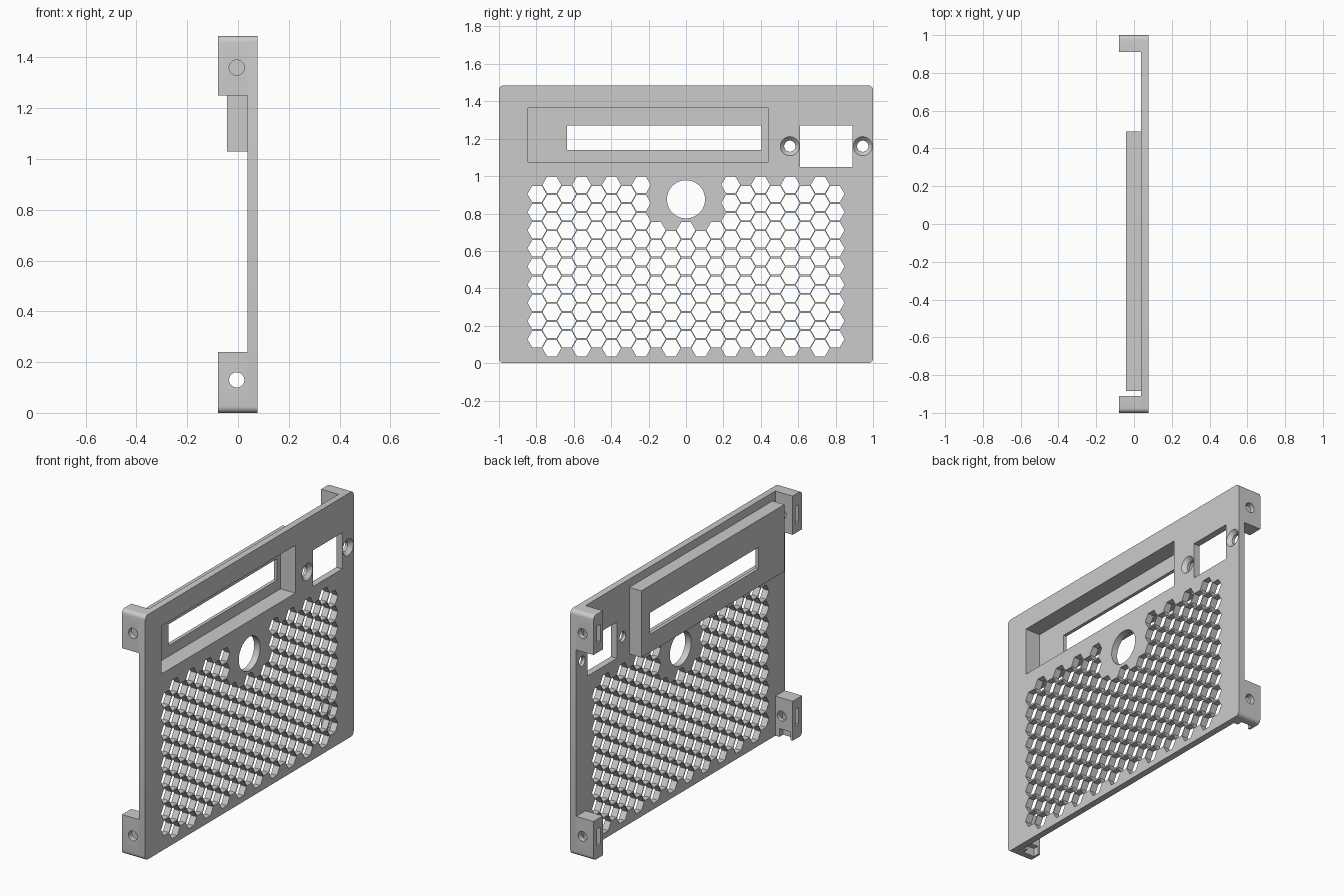
import bpy, bmesh, math
from mathutils import Matrix

cube = bpy.data.objects.get("Cube")
if cube:
    bpy.data.objects.remove(cube, do_unlink=True)

grey = bpy.data.materials.new("plain grey plastic")
grey.use_nodes = True
grey.diffuse_color = (0.6, 0.6, 0.6, 1)
grey.node_tree.nodes["Principled BSDF"].inputs["Base Color"].default_value = (0.6, 0.6, 0.6, 1)

BACK, FACE, TOP = 0.037, 0.077, 1.485   # panel thickness range and height


def add_box(bm, x, y, z):
    m = Matrix.Translation([sum(r) / 2 for r in (x, y, z)])
    m = m @ Matrix.Diagonal([r[1] - r[0] for r in (x, y, z)] + [1])
    bmesh.ops.create_cube(bm, size=1, matrix=m)


def add_prism(bm, axis, start, end, across, z, r1, r2, sides):
    """Prism or cone along x or y, its first corner pointing sideways."""
    rings = []
    for depth, r in ((start, r1), (end, r2)):
        ring = []
        for i in range(sides):
            a = math.tau * i / sides
            side, up = across + r * math.cos(a), z + r * math.sin(a)
            ring.append(bm.verts.new((depth, side, up) if axis == "x" else (side, depth, up)))
        rings.append(ring)
    low, high = rings
    faces = [bm.faces.new(low), bm.faces.new(high)]
    for i in range(sides):
        j = (i + 1) % sides
        faces.append(bm.faces.new((low[i], low[j], high[j], high[i])))
    bmesh.ops.recalc_face_normals(bm, faces=faces)


def round_corners(bm, radius):
    """Round the edges along x that lie on the outer corners of the panel."""
    edges = []
    for e in bm.edges:
        a, b = (v.co for v in e.verts)
        if abs(a.x - b.x) > 0.01 and abs(a.y) > 0.99 and (a.z < 0.01 or a.z > TOP - 0.01):
            edges.append(e)
    bmesh.ops.bevel(bm, geom=edges, offset=radius, segments=5, profile=0.5, affect="EDGES")


def make(name, bm):
    mesh = bpy.data.meshes.new(name)
    bm.to_mesh(mesh)
    bm.free()
    ob = bpy.data.objects.new(name, mesh)
    bpy.context.collection.objects.link(ob)
    mesh.materials.append(grey)
    return ob


def cut(ob, bm):
    """Subtract the bmesh solids from the object."""
    cutter = make("cutter", bm)
    cutter.hide_render = True
    mod = ob.modifiers.new("cut", "BOOLEAN")
    mod.operation, mod.solver, mod.object = "DIFFERENCE", "EXACT", cutter
    mod.use_self = True
    bpy.context.view_layer.update()
    result = bpy.data.meshes.new_from_object(ob.evaluated_get(bpy.context.evaluated_depsgraph_get()))
    ob.modifiers.clear()
    ob.data = result
    bpy.data.objects.remove(cutter, do_unlink=True)


def smooth(ob):
    bpy.ops.object.select_all(action="DESELECT")
    ob.select_set(True)
    bpy.context.view_layer.objects.active = ob
    bpy.ops.object.shade_smooth_by_angle(angle=math.radians(25))


# Front panel
bm = bmesh.new()
add_box(bm, (BACK, FACE), (-1, 1), (0, TOP))
round_corners(bm, 0.025)
panel = make("front_panel", bm)

# Honeycomb vents, left out around the round hole
bm = bmesh.new()
for col in range(-10, 11):
    odd = col % 2
    for row in range(9 + odd):
        y, z = col * 0.0797, 0.1285 - odd * 0.0485 + row * 0.097
        if abs(y) < 0.2 and z > 0.72:
            continue
        add_prism(bm, "x", -0.1, 0.2, y, z, 0.0505, 0.0505, 6)
cut(panel, bm)

# Round hole, square window, display opening and countersunk screw holes
bm = bmesh.new()
add_prism(bm, "x", -0.1, 0.2, 0, 0.876, 0.102, 0.102, 48)
add_box(bm, (0, 0.2), (0.61, 0.89), (1.05, 1.27))
add_box(bm, (0, 0.2), (-0.845, 0.44), (1.075, 1.365))
for y in (0.555, 0.945):
    add_prism(bm, "x", -0.1, 0.2, y, 1.16, 0.03, 0.03, 32)
cut(panel, bm)
bm = bmesh.new()
for y in (0.555, 0.945):
    add_prism(bm, "x", FACE - 0.025, FACE + 0.001, y, 1.16, 0.028, 0.052, 32)
cut(panel, bm)
smooth(panel)

# Display housing: open tray behind the panel with a slot in its floor
bm = bmesh.new()
add_box(bm, (-0.043, BACK), (-0.883, 0.49), (1.03, 1.435))
housing = make("display_housing", bm)
bm = bmesh.new()
add_box(bm, (-0.022, 0.2), (-0.845, 0.44), (1.075, 1.365))
cut(housing, bm)
bm = bmesh.new()
add_box(bm, (-0.2, 0.2), (-0.635, 0.405), (1.14, 1.27))
cut(housing, bm)

# Corner blocks with a screw hole and a nut slot
for side, sy in (("left", 1), ("right", -1)):
    for level, z0, z1, hole in (("lower", 0, 0.24, 0.13), ("upper", 1.25, TOP, 1.36)):
        bm = bmesh.new()
        add_box(bm, (-0.079, BACK), sorted((sy * 0.91, sy)), (z0, z1))
        round_corners(bm, 0.025)
        block = make(f"{level}_{side}_corner_block", bm)
        bm = bmesh.new()
        add_prism(bm, "y", sy * 0.8, sy * 1.1, -0.005, hole, 0.03, 0.03, 32)
        cut(block, bm)
        bm = bmesh.new()
        add_box(bm, (-0.2, 0.03), sorted((sy * 0.935, sy * 0.968)), (hole - 0.052, hole + 0.052))
        cut(block, bm)
        if level == "lower":
            # Relief notch under the inner side of the block
            bm = bmesh.new()
            add_box(bm, (-0.065, 0.01), sorted((sy * 0.9, sy * 0.945)), (-0.05, 0.05))
            cut(block, bm)
        smooth(block)
